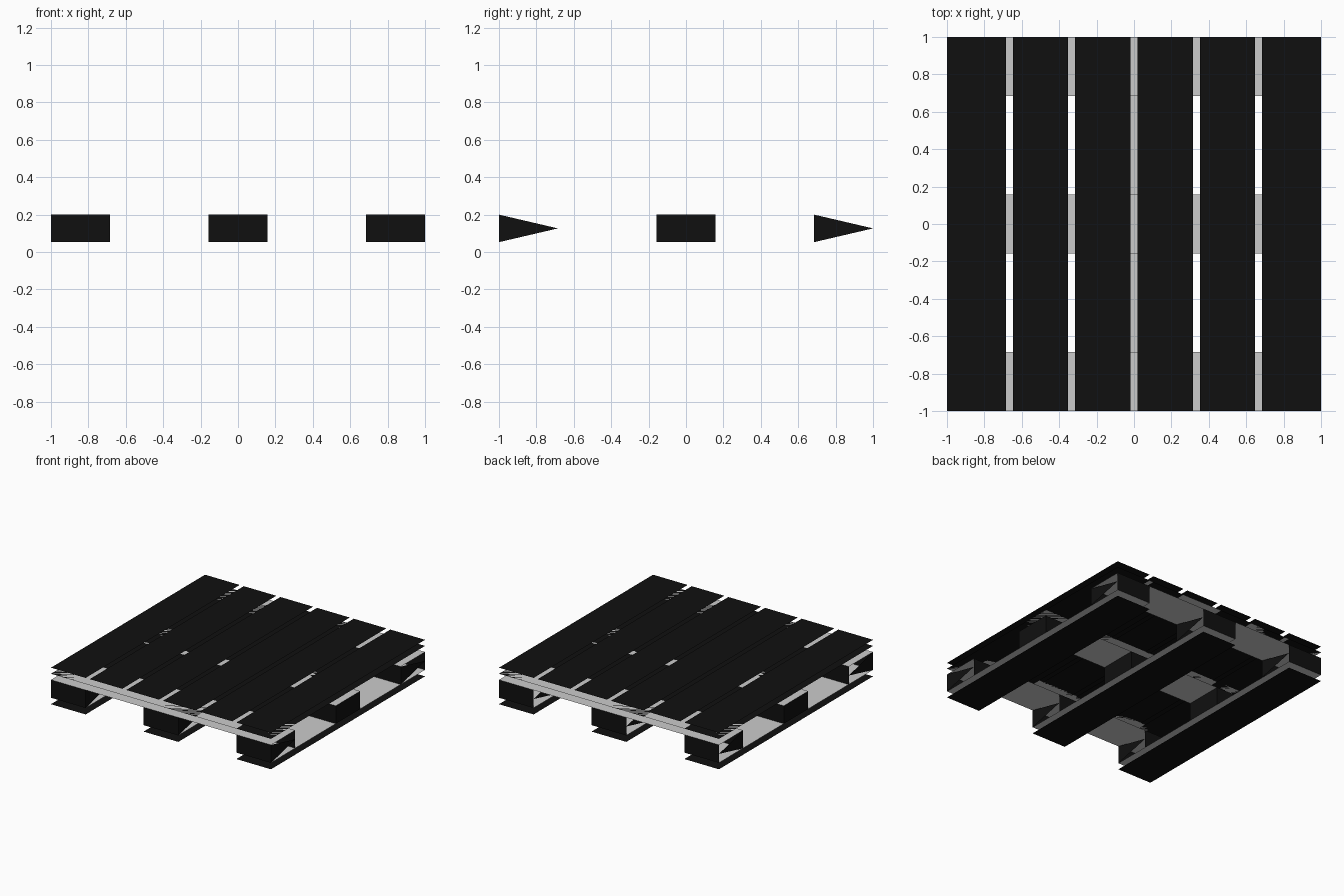
import bpy

if "Cube" in bpy.data.objects:
    bpy.data.objects.remove(bpy.data.objects["Cube"])

# The pallet is a shell model: boards are paired flat sheets without edge faces.
black = bpy.data.materials.new("black_wood")
black.diffuse_color = (0.005, 0.005, 0.005, 1)
black.use_nodes = True
black.node_tree.nodes["Principled BSDF"].inputs["Base Color"].default_value = black.diffuse_color


def make(name, verts, faces, mat=None):
    me = bpy.data.meshes.new(name)
    me.from_pydata(verts, [], faces)
    ob = bpy.data.objects.new(name, me)
    bpy.context.collection.objects.link(ob)
    if mat:
        me.materials.append(mat)
    return ob


def sheet(name, x0, x1, y0, y1, z, mat=None, up=True):
    face = (0, 1, 2, 3) if up else (3, 2, 1, 0)
    make(name, [(x0, y0, z), (x1, y0, z), (x1, y1, z), (x0, y1, z)], [face], mat)


def block(name, x0, x1, y0, y1, z0, z1, full):
    # front and back walls, with full or triangular side walls
    v = [(x, y, z) for z in (z0, z1) for x, y in ((x0, y0), (x1, y0), (x1, y1), (x0, y1))]
    faces = [(0, 1, 5, 4), (2, 3, 7, 6)]
    if full:
        faces += [(1, 2, 6, 5), (3, 0, 4, 7)]
    else:
        zm = (z0 + z1) / 2
        v += [(x0, y1, zm), (x1, y1, zm)]
        faces += [(1, 9, 5), (0, 4, 8)]
    make(name, v, faces, black)


# Levels and the three evenly spaced bands shared by runners, blocks and stringers
Z_RUN, Z_BLOCK, Z_STR, Z_TOP = 0.053, 0.2, 0.25, 0.3
BANDS = [(-1, -0.685), (-0.158, 0.158), (0.685, 1)]

# Top deck boards, mirrored about x = 0
for a, b in [(0.018, 0.315), (0.352, 0.648), (0.685, 1)]:
    for x0, x1 in ((a, b), (-b, -a)):
        sheet("deck_board_top", x0, x1, -1, 1, Z_TOP, black)
        sheet("deck_board_underside", x0, x1, -1, 1, Z_STR, black, False)

# Cross stringers and bottom runners
for a, b in BANDS:
    sheet("stringer_top", -1, 1, a, b, Z_STR)
    sheet("stringer_underside", -1, 1, a, b, Z_BLOCK, None, False)
    sheet("runner_top", a, b, -1, 1, Z_RUN)
    sheet("runner_underside", a, b, -1, 1, 0, black, False)

# Nine spacer blocks
for x0, x1 in BANDS:
    for j, (y0, y1) in enumerate(BANDS):
        block("spacer_block", x0, x1, y0, y1, Z_RUN, Z_BLOCK, j == 1)
